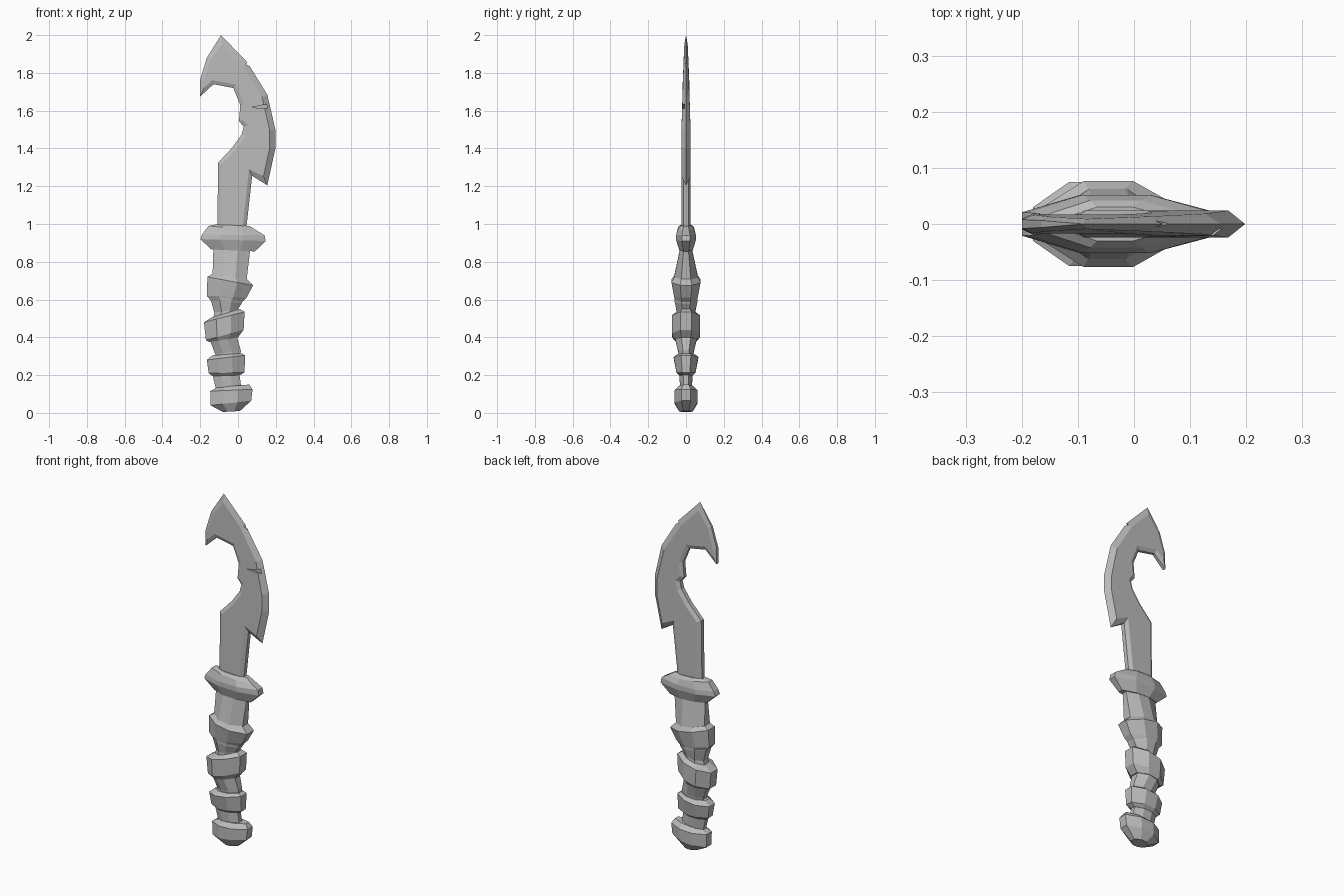
import bpy
import bmesh
from mathutils import Vector

if "Cube" in bpy.data.objects:
    bpy.data.objects.remove(bpy.data.objects["Cube"])

# One plain grey for the whole knife
grey = bpy.data.materials.new("plain grey")
grey.use_nodes = True
colour = (0.5, 0.5, 0.5, 1)
grey.diffuse_color = colour
grey.node_tree.nodes["Principled BSDF"].inputs["Base Color"].default_value = colour


def loft(name, rings):
    """Skin a closed solid through rings that have equal point counts."""
    bm = bmesh.new()
    loops = [[bm.verts.new(point) for point in ring] for ring in rings]
    count = len(loops[0])
    for lower, upper in zip(loops, loops[1:]):
        for i in range(count):
            j = (i + 1) % count
            bm.faces.new((lower[i], lower[j], upper[j], upper[i]))
    bm.faces.new(loops[0][::-1])
    bm.faces.new(loops[-1])
    bmesh.ops.remove_doubles(bm, verts=bm.verts[:], dist=0.0005)
    bmesh.ops.recalc_face_normals(bm, faces=bm.faces[:])
    mesh = bpy.data.meshes.new(name)
    bm.to_mesh(mesh)
    bm.free()
    mesh.materials.append(grey)
    obj = bpy.data.objects.new(name, mesh)
    bpy.context.collection.objects.link(obj)
    return obj


def slanted_ring(left, left_z, right, right_z, depth):
    """Long octagon running from a left end to a right end, tilted between them."""
    corners = [(0, 0.4), (0.3, 1), (0.66, 1), (1, 0.4)]
    outline = corners + [(t, -side) for t, side in reversed(corners)]
    return [(left + (right - left) * t, depth * side, left_z + (right_z - left_z) * t)
            for t, side in outline]


# Handle parts: left x, left z, right x, right z, half depth of each ring
handle_parts = {
    "pommel": [(-.08, .005, .01, .01, .035), (-.145, .04, .07, .065, .06),
               (-.147, .115, .077, .125, .06), (-.11, .135, .06, .15, .035)],
    "grip": [(-.11, .1, .02, .12, .03), (-.135, .2, .008, .2, .035),
             (-.12, .31, .015, .33, .04), (-.155, .4, -.005, .4, .06),
             (-.125, .53, 0, .55, .05), (-.145, .6, .02, .58, .06),
             (-.135, .72, .045, .7, .065), (-.13, .88, .065, .87, .03)],
    "lower_band": [(-.135, .195, .01, .2, .035), (-.155, .21, .035, .215, .05),
                   (-.165, .28, .037, .305, .065), (-.135, .305, .02, .315, .045)],
    "middle_band": [(-.15, .375, 0, .4, .06), (-.17, .385, .03, .44, .075),
                    (-.18, .48, .035, .535, .075), (-.14, .505, .01, .55, .05)],
    "upper_band": [(-.14, .59, .01, .575, .055), (-.165, .62, .045, .61, .063),
                   (-.162, .72, .08, .675, .077), (-.135, .735, .045, .71, .062)],
    "guard": [(-.14, .865, .09, .855, .035), (-.2, .92, .147, .91, .052),
              (-.19, .945, .14, .94, .052), (-.155, .99, .1, .965, .042),
              (-.12, .997, .06, .99, .03)],
}
for part, sections in handle_parts.items():
    loft(part, [slanted_ring(*section) for section in sections])

# Blade outline, clockwise from the tip: the cutting edge, then the blunt back
cutting_edge = [(-.09, 2), (.05, 1.855), (.155, 1.685), (.198, 1.5),
                (.198, 1.4), (.155, 1.205)]
blunt_back = [(.075, 1.255), (.04, .94), (-.11, .94), (-.105, 1.325), (-.03, 1.405),
              (.02, 1.475), (.03, 1.515), (.005, 1.545), (.012, 1.63), (-.025, 1.72),
              (-.13, 1.74), (-.2, 1.675), (-.2, 1.765), (-.165, 1.88)]
outline = [Vector(point) for point in cutting_edge + blunt_back]


def inward(a, b):
    """Unit direction pointing into the outline from one of its edges."""
    along = (b - a).normalized()
    return Vector((along.y, -along.x))


flat, rim = [], []
for i, point in enumerate(outline):
    before = inward(outline[i - 1], point)
    after = inward(point, outline[(i + 1) % len(outline)])
    sharp = i < len(cutting_edge)
    width = 0.03 if sharp else 0.02
    inner = point + (before + after) * width / max(0.3, 1 + before.dot(after))
    thickness = 0.024 - 0.03 * max(0, point.y - 1.5)
    flat.append((inner.x, thickness, inner.y))
    rim.append((point.x, 0 if sharp else thickness * 0.5, point.y))


def mirror(ring):
    return [(x, -y, z) for x, y, z in ring]


blade = loft("blade", [mirror(flat), mirror(rim), rim, flat])

# Battle nicks cut into the blade
nicks = {
    "front_nick": ([(.07, 1.617), (.2, 1.645), (.2, 1.608)], -.009),
    "edge_nick": ([(.037, 1.85), (.07, 1.853), (.06, 1.835)], .05),
}
for name, (corners, back) in nicks.items():
    cutter = loft(name, [[(x, y, z) for x, z in corners] for y in (-.05, back)])
    cutter.hide_render = True
    cut = blade.modifiers.new(name, "BOOLEAN")
    cut.operation = "DIFFERENCE"
    cut.solver = "EXACT"
    cut.object = cutter
    bpy.context.view_layer.objects.active = blade
    bpy.ops.object.modifier_apply(modifier=name)
    bpy.data.objects.remove(cutter)
